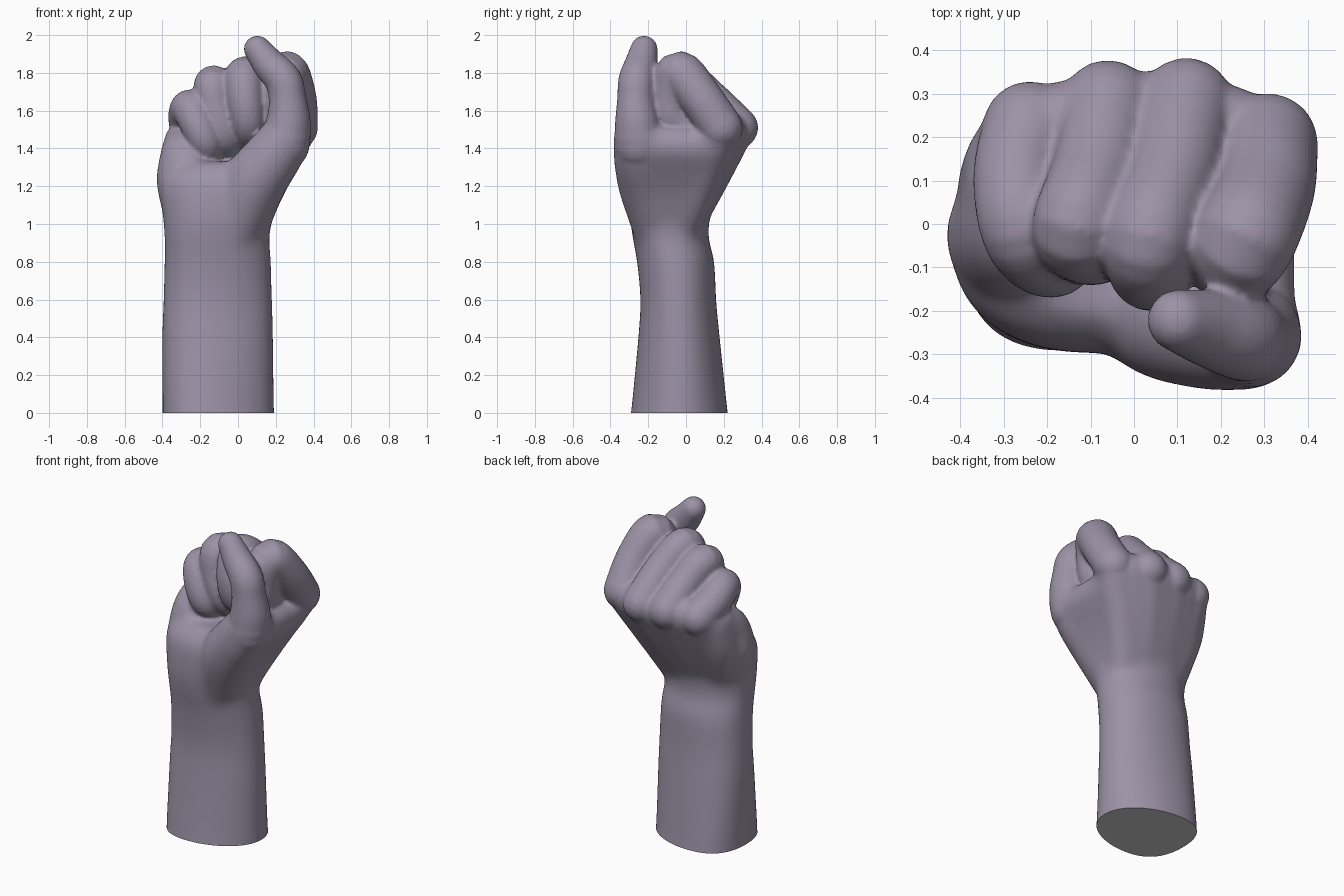
import bpy, bmesh, math
from mathutils import Vector

if "Cube" in bpy.data.objects:
    bpy.data.objects.remove(bpy.data.objects["Cube"])


def bridge(bm, rings):
    n = len(rings[0])
    for a, b in zip(rings, rings[1:]):
        for i in range(n):
            j = (i + 1) % n
            bm.faces.new((a[i], a[j], b[j], b[i]))
    bm.faces.new(rings[0][::-1])
    bm.faces.new(rings[-1])


def spline(pts, steps=6):
    """Catmull-Rom samples through tuples of any length."""
    p = [Vector(q) for q in pts]
    p = [p[0] * 2 - p[1]] + p + [p[-1] * 2 - p[-2]]
    out = []
    for i in range(1, len(p) - 2):
        for s in range(steps):
            t = s / steps
            a, b, c, d = p[i - 1:i + 3]
            out.append((b * 2 + (c - a) * t + (a * 2 - b * 5 + c * 4 - d) * t * t
                        + (b * 3 - a - c * 3 + d) * t ** 3) * 0.5)
    out.append(p[-2])
    return out


def tube(bm, pts, sides=24):
    """Round-ended tube through (x, y, z, radius) points."""
    s = [(v.xyz, v[3]) for v in spline([Vector(p) for p in pts])]
    span = (s[-1][0] - s[0][0]).normalized()
    ref = Vector((0, 0, 1)) if abs(span.x) > 0.85 else Vector((1, 0, 0))
    tans = [(s[min(i + 1, len(s) - 1)][0] - s[max(i - 1, 0)][0]).normalized()
            for i in range(len(s))]
    st = [(c, r, t) for (c, r), t in zip(s, tans)]
    caps = [math.radians(a) for a in (20, 40, 60, 80)]
    (c0, r0, t0), (c1, r1, t1) = st[0], st[-1]
    st = ([(c0 - t0 * r0 * math.sin(a), r0 * math.cos(a), t0) for a in caps[::-1]] + st
          + [(c1 + t1 * r1 * math.sin(a), r1 * math.cos(a), t1) for a in caps])
    rings = []
    for c, r, t in st:
        u = (ref - t * ref.dot(t)).normalized()
        w = t.cross(u)
        rings.append([bm.verts.new(c + (u * math.cos(k) + w * math.sin(k)) * r)
                      for k in (2 * math.pi * i / sides for i in range(sides))])
    bridge(bm, rings)


def loft(bm, sections, sides=48, power=2.15):
    """Upright body from (z, x min, x max, y min, y max) sections."""
    z_secs = [Vector((q[1], q[2], q[3], q[4])) for q in sections]
    zs = [Vector((q[0], 0, 0, 0)) for q in sections]
    rings = []
    for z, e in zip(spline(zs), spline(z_secs)):
        ring = []
        skew = 0.06 * max(0.0, min(1.0, 1.1 - z[0]))
        for i in range(sides):
            k = 2 * math.pi * i / sides
            c, s = math.cos(k), math.sin(k)
            x = math.copysign(abs(c) ** (2 / power), c)
            y = math.copysign(abs(s) ** (2 / power), s)
            ring.append(bm.verts.new(((e[0] + e[1]) / 2 + x * (e[1] - e[0]) / 2 - skew * s * s,
                                      (e[2] + e[3]) / 2 + y * (e[3] - e[2]) / 2, z[0])))
        rings.append(ring)
    bridge(bm, rings)


def fuse(ob, bm, voxel, smooth):
    """Merge overlapping parts into one skin, then relax it."""
    bmesh.ops.recalc_face_normals(bm, faces=bm.faces[:])
    bm.to_mesh(ob.data)
    m = ob.modifiers.new("fuse", 'REMESH')
    m.mode = 'VOXEL'
    m.voxel_size = voxel
    m = ob.modifiers.new("relax", 'SMOOTH')
    m.factor = 0.5
    m.iterations = smooth
    bpy.context.view_layer.update()
    dg = bpy.context.evaluated_depsgraph_get()
    mesh = bpy.data.meshes.new_from_object(ob.evaluated_get(dg))
    ob.modifiers.clear()
    ob.data = mesh
    bm.clear()
    bm.from_mesh(mesh)


fist = bpy.data.objects.new("fist_and_forearm", bpy.data.meshes.new("fist_and_forearm"))
bpy.context.collection.objects.link(fist)
bm = bmesh.new()

# forearm, wrist and heel of the palm
loft(bm, [(-0.12, -0.40, 0.20, -0.31, 0.24),
          (0.0, -0.40, 0.193, -0.292, 0.222),
          (0.4, -0.402, 0.187, -0.253, 0.179),
          (0.6, -0.395, 0.182, -0.242, 0.16),
          (0.8, -0.39, 0.176, -0.26, 0.15),
          (0.93, -0.39, 0.168, -0.283, 0.12),
          (1.05, -0.40, 0.19, -0.297, 0.13),
          (1.2, -0.42, 0.24, -0.29, 0.17),
          (1.27, -0.41, 0.27, -0.265, 0.20),
          (1.33, -0.36, 0.26, -0.21, 0.21)])

# back of the hand: knuckle ridges with webs between them
ridges = [(0.045, -0.01, 0.302, 0.18, 0.113), (-0.05, 0.01, 0.12, 0.255, 0.106),
          (-0.15, 0.005, -0.06, 0.25, 0.106), (-0.24, -0.02, -0.245, 0.205, 0.114)]
webs = [tuple((p + q) / 2 for p, q in zip(a, b)) for a, b in zip(ridges, ridges[1:])]
for x0, y0, x1, y1, r in ridges + webs:
    tube(bm, [(x0, y0 - 0.02, 0.96, r - 0.02), ((x0 + x1) / 2, (y0 + y1) / 2, 1.26, r),
              (x1, y1, 1.495, r)])

# thumb pad, little-finger pad, outer edge of the hand
tube(bm, [(-0.02, -0.135, 0.95, 0.14), (0.075, -0.19, 1.2, 0.168),
          (0.18, -0.23, 1.35, 0.155), (0.255, -0.25, 1.46, 0.137)])
tube(bm, [(-0.24, -0.08, 1.0, 0.14), (-0.27, -0.03, 1.22, 0.163),
          (-0.285, 0.0, 1.36, 0.135), (-0.305, 0.10, 1.45, 0.088)])
tube(bm, [(-0.25, -0.01, 1.08, 0.12), (-0.285, 0.08, 1.28, 0.122), (-0.285, 0.15, 1.43, 0.105)])
# thumb web as a fan from the wrist, then the inner palm
for i in range(5):
    f = i / 4
    tube(bm, [(0.055, -0.12 + 0.09 * f, 0.99, 0.105), (0.155, -0.18 + 0.24 * f, 1.22, 0.108),
              (0.265, -0.20 + 0.34 * f, 1.415, 0.112)])
tube(bm, [(-0.22, 0.10, 1.42, 0.12), (0.0, 0.12, 1.43, 0.14), (0.24, 0.10, 1.42, 0.12)])
fuse(fist, bm, 0.013, 45)

# curled fingers: knuckle, middle joint, last joint, tip
fingers = [
    [(0.307, 0.185, 1.51, 0.117), (0.302, 0.08, 1.665, 0.114), (0.255, -0.035, 1.80, 0.118),
     (0.23, -0.082, 1.69, 0.103), (0.225, -0.08, 1.58, 0.096), (0.215, -0.01, 1.52, 0.09)],
    [(0.12, 0.272, 1.51, 0.111), (0.09, 0.12, 1.665, 0.103), (0.035, -0.03, 1.785, 0.104),
     (0.035, -0.10, 1.68, 0.096), (0.05, -0.095, 1.54, 0.09), (0.05, -0.01, 1.46, 0.082)],
    [(-0.06, 0.267, 1.51, 0.111), (-0.085, 0.13, 1.635, 0.103), (-0.13, 0.0, 1.738, 0.104),
     (-0.12, -0.045, 1.62, 0.092), (-0.075, -0.045, 1.48, 0.087), (-0.055, 0.03, 1.40, 0.08)],
    [(-0.24, 0.22, 1.495, 0.109), (-0.268, 0.11, 1.56, 0.102), (-0.253, -0.01, 1.612, 0.101),
     (-0.215, -0.07, 1.53, 0.093), (-0.172, -0.075, 1.43, 0.086), (-0.155, 0.0, 1.37, 0.075)]]
for f in fingers:
    tube(bm, f)

# thumb
tube(bm, [(0.245, -0.245, 1.42, 0.135), (0.267, -0.258, 1.54, 0.119), (0.262, -0.265, 1.66, 0.10),
          (0.24, -0.26, 1.76, 0.098), (0.165, -0.238, 1.845, 0.088), (0.103, -0.222, 1.925, 0.073)])
fuse(fist, bm, 0.0115, 7)

# flat cut at the base of the forearm
cut = bmesh.ops.bisect_plane(bm, geom=bm.verts[:] + bm.edges[:] + bm.faces[:],
                             plane_co=(0, 0, 0), plane_no=(0, 0, -1), clear_outer=True)
rim = [e for e in cut["geom_cut"] if isinstance(e, bmesh.types.BMEdge)]
bmesh.ops.holes_fill(bm, edges=rim, sides=0)
bmesh.ops.recalc_face_normals(bm, faces=bm.faces[:])
for f in bm.faces:
    f.material_index = int(f.normal.z < -0.99 and f.calc_center_median().z < 0.001)
bm.to_mesh(fist.data)
bm.free()

# mauve skin and grey base
for name, colour in [("skin", (0.335, 0.29, 0.385, 1)), ("base", (0.8, 0.8, 0.8, 1))]:
    mat = bpy.data.materials.new(name)
    mat.diffuse_color = colour
    mat.use_nodes = True
    mat.node_tree.nodes["Principled BSDF"].inputs["Base Color"].default_value = mat.diffuse_color
    fist.data.materials.append(mat)

bpy.context.view_layer.objects.active = fist
fist.select_set(True)
bpy.ops.object.shade_smooth_by_angle(angle=math.radians(50))
